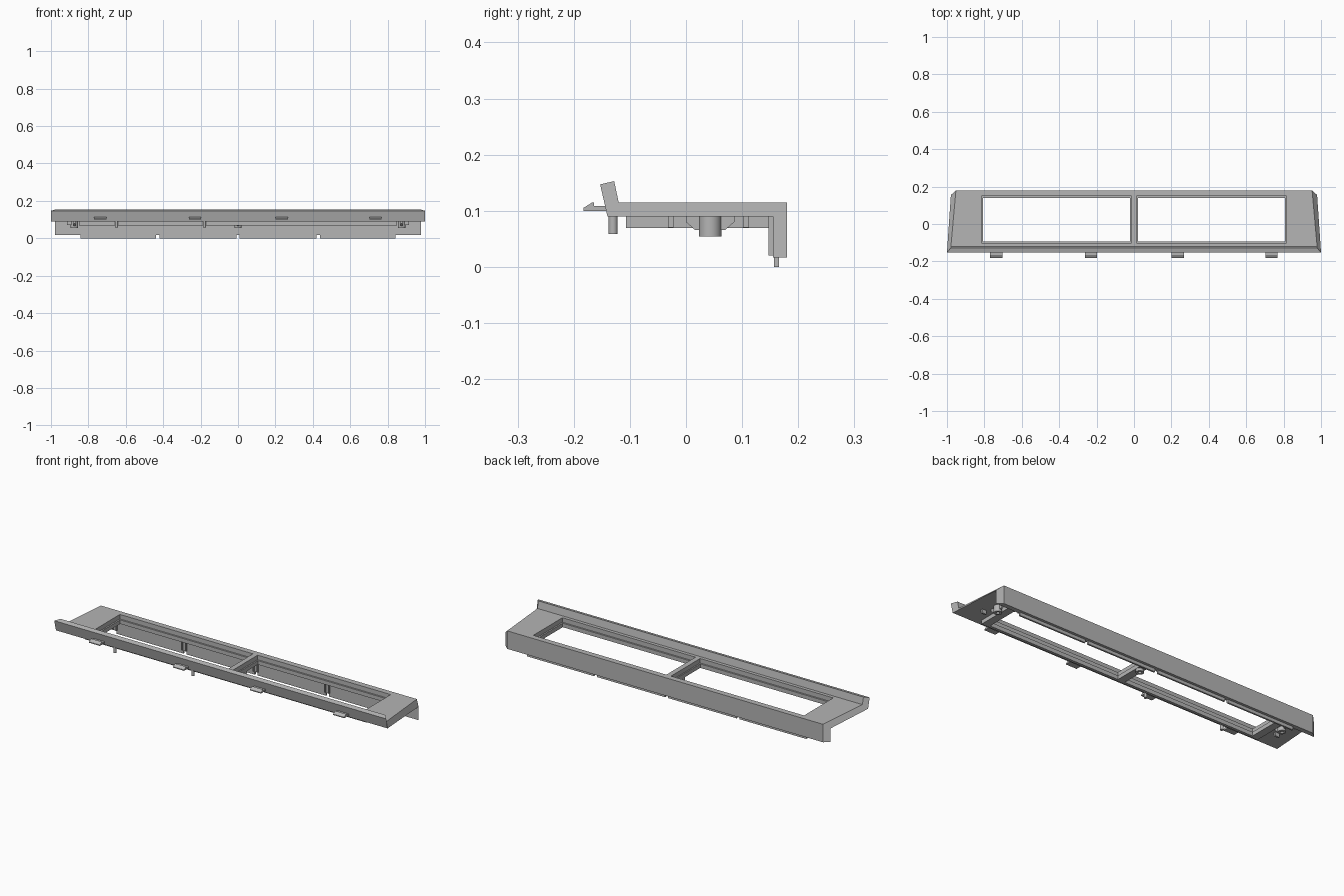
import bpy, bmesh

cube = bpy.data.objects.get("Cube")
if cube:
    bpy.data.objects.remove(cube, do_unlink=True)

grey = bpy.data.materials.new("satin grey")
grey.use_nodes = True
grey.diffuse_color = (0.46, 0.46, 0.46, 1)
grey.node_tree.nodes["Principled BSDF"].inputs["Base Color"].default_value = (0.46, 0.46, 0.46, 1)


def finish(name, bm):
    bmesh.ops.recalc_face_normals(bm, faces=bm.faces)
    mesh = bpy.data.meshes.new(name)
    bm.to_mesh(mesh)
    bm.free()
    mesh.materials.append(grey)
    ob = bpy.data.objects.new(name, mesh)
    bpy.context.collection.objects.link(ob)
    return ob


def prism(name, profile, x0, x1):
    """Extrude a (y, z) profile along x; x0 and x1 may depend on the point index."""
    bm = bmesh.new()
    ends = []
    for x in (x0, x1):
        ends.append([bm.verts.new((x(i) if callable(x) else x, y, z))
                     for i, (y, z) in enumerate(profile)])
    n = len(profile)
    bm.faces.new(ends[0])
    bm.faces.new(ends[1])
    for i in range(n):
        j = (i + 1) % n
        bm.faces.new((ends[0][i], ends[0][j], ends[1][j], ends[1][i]))
    return finish(name, bm)


def box(name, x0, x1, y0, y1, z0, z1):
    return prism(name, [(y0, z0), (y1, z0), (y1, z1), (y0, z1)], x0, x1)


def post(name, x, y, r, z0, z1, hole=0.0):
    """Round post, with an optional blind hole in its lower end."""
    bm = bmesh.new()
    rings = [(r, z1), (r, z0)]
    if hole:
        rings += [(hole, z0), (hole, z1 - 0.005)]
    loops = []
    for rad, z in rings:
        loops.append(bmesh.ops.create_circle(bm, segments=24, radius=rad)["verts"])
        for v in loops[-1]:
            v.co.x += x
            v.co.y += y
            v.co.z = z
    for a, b in zip(loops, loops[1:]):
        for i in range(24):
            j = (i + 1) % 24
            bm.faces.new((a[i], a[j], b[j], b[i]))
    bm.faces.new(loops[0])
    bm.faces.new(loops[-1])
    ob = finish(name, bm)
    bpy.context.view_layer.objects.active = ob
    ob.select_set(True)
    bpy.ops.object.shade_smooth_by_angle()
    ob.select_set(False)
    return ob


# Folded shell: back skirt, top plate and front lip, with mitred ends
shell_profile = [(0.18, 0.017), (0.18, 0.115), (-0.12, 0.115), (-0.128, 0.153),
                 (-0.153, 0.147), (-0.14, 0.09), (0.155, 0.09), (0.155, 0.017)]


def half_width(i):
    y = shell_profile[i][0]
    if i < 4:
        return 0.952 + (0.18 - y) * 0.09
    return 0.979 + (0.155 - y) * 0.0682


shell = prism("folded_shell", shell_profile, lambda i: -half_width(i), half_width)

# Window openings
for side in (-1, 1):
    cutter = box("window_cutter", side * 0.014, side * 0.816, -0.102, 0.149, 0.08, 0.13)
    cutter.hide_render = True
    mod = shell.modifiers.new("window", 'BOOLEAN')
    mod.object = cutter
    mod.solver = 'EXACT'
    bpy.context.view_layer.objects.active = shell
    bpy.ops.object.modifier_apply(modifier=mod.name)
    bpy.data.objects.remove(cutter, do_unlink=True)

# Window surround below the plate
box("front_rail", -0.82, 0.82, -0.107, -0.093, 0.069, 0.0905)
box("back_rail", -0.82, 0.82, 0.14, 0.15, 0.069, 0.0905)
box("centre_bar", -0.021, 0.021, -0.1, 0.145, 0.069, 0.0905)
for side in (-1, 1):
    box("end_bar", side * 0.808, side * 0.85, -0.107, 0.15, 0.069, 0.0905)

# Screw bosses with gussets
for x in (-0.875, 0, 0.875):
    post("screw_boss", x, 0.043, 0.02, 0.054, 0.0905, 0.009)
    prism("boss_gusset", [(0, 0.08), (0.016, 0.066), (0.07, 0.066), (0.086, 0.08),
                          (0.086, 0.0905), (0, 0.0905)], x - 0.005, x + 0.005)

# Locating pins and blocks under the ends
for x in (-0.65, -0.18):
    post("locating_pin", x, -0.13, 0.008, 0.059, 0.0905)
for side in (-1, 1):
    for y in (-0.027, 0.107):
        box("locating_block", side * 0.89, side * 0.915, y - 0.005, y + 0.005, 0.07, 0.0905)

# Strip under the skirt, split by notches, with ribs beside each notch
notches = (-0.85, -0.43, 0, 0.43, 0.85)
for a, b in zip(notches, notches[1:]):
    box("skirt_strip", a + 0.009, b - 0.009, 0.157, 0.166, 0, 0.018)
for x in notches:
    for offset in (-0.012, 0.012):
        box("skirt_rib", x + offset - 0.003, x + offset + 0.003, 0.147, 0.156, 0.02, 0.0905)

# Hooked clips on the front lip
clip_profile = [(-0.14, 0.1), (-0.183, 0.1), (-0.183, 0.105), (-0.167, 0.115),
                (-0.164, 0.115), (-0.164, 0.109), (-0.14, 0.109)]
for x in (-0.737, -0.23, 0.233, 0.735):
    prism("hook_clip", clip_profile, x - 0.033, x + 0.033)
